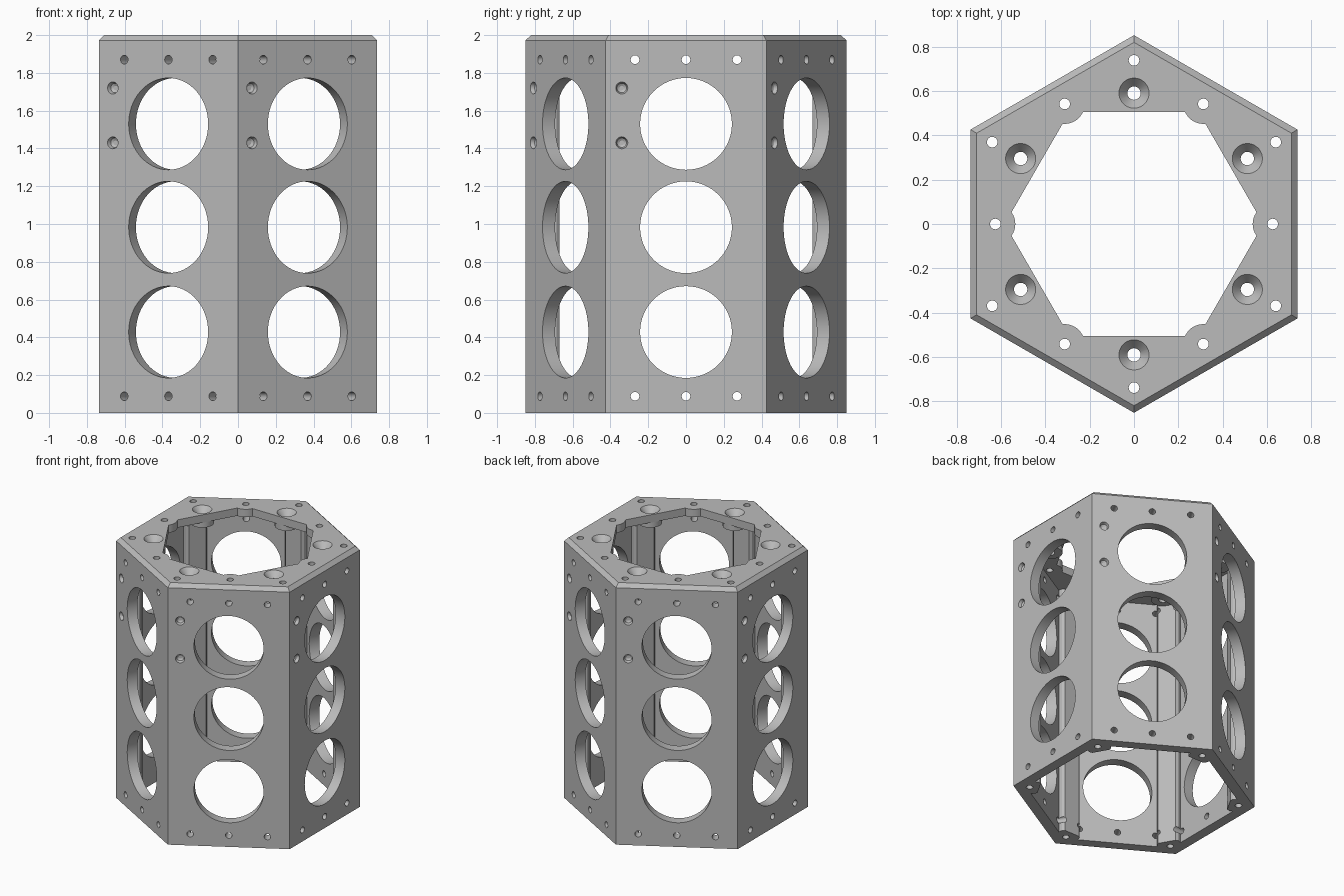
import bpy, bmesh, math
from mathutils import Matrix, Vector

cube = bpy.data.objects.get("Cube")
if cube:
    bpy.data.objects.remove(cube, do_unlink=True)

APOTHEM, RADIUS, HEIGHT = 0.737, 0.851, 2.0
CORNERS = [math.radians(30 + 60 * k) for k in range(6)]
FACES = [math.radians(60 * k) for k in range(6)]

metal = bpy.data.materials.new("grey_metal")
metal.use_nodes = True
GREY = (0.5, 0.5, 0.5, 1)
metal.diffuse_color = GREY
metal.node_tree.nodes["Principled BSDF"].inputs["Base Color"].default_value = GREY


def circle(r, n=32):
    return [(r * math.cos(math.tau * i / n), r * math.sin(math.tau * i / n)) for i in range(n)]


def hexagon(r):
    return [(r * math.cos(a), r * math.sin(a)) for a in CORNERS]


def around(points, angles):
    """Repeat (radial, tangential) points at each angle."""
    return [(u * math.cos(a) - v * math.sin(a), u * math.sin(a) + v * math.cos(a))
            for a in angles for u, v in points]


def stack(bm, levels, matrix=Matrix()):
    """Closed solid through outlines [(outline, z), ...]."""
    rings = [[bm.verts.new(matrix @ Vector((x, y, z))) for x, y in outline]
             for outline, z in levels]
    n = len(rings[0])
    for low, high in zip(rings, rings[1:]):
        for i in range(n):
            j = (i + 1) % n
            bm.faces.new((low[i], low[j], high[j], high[i]))
    bm.faces.new(rings[0][::-1])
    bm.faces.new(rings[-1])


def finish(bm, name):
    bmesh.ops.recalc_face_normals(bm, faces=bm.faces)
    mesh = bpy.data.meshes.new(name)
    bm.to_mesh(mesh)
    bm.free()
    mesh.materials.append(metal)
    obj = bpy.data.objects.new(name, mesh)
    bpy.context.collection.objects.link(obj)
    return obj


def combine(target, bm, operation):
    """Apply a boolean with a temporary tool object."""
    tool = finish(bm, "tool")
    tool.hide_render = True
    mod = target.modifiers.new("cut", "BOOLEAN")
    mod.operation, mod.solver, mod.object = operation, "EXACT", tool
    bpy.context.view_layer.objects.active = target
    bpy.ops.object.modifier_apply(modifier=mod.name)
    bpy.data.objects.remove(tool, do_unlink=True)


def upright(angle, r):
    return Matrix.Rotation(angle, 4, "Z") @ Matrix.Translation((r, 0, 0))


def through_face(angle, offset, z):
    """Local z points outward through a side face."""
    return (Matrix.Rotation(angle, 4, "Z") @ Matrix.Translation((0, offset, z))
            @ Matrix.Rotation(math.pi / 2, 4, "Y"))


# Outer hexagonal body with chamfered top edge
bm = bmesh.new()
stack(bm, [(hexagon(RADIUS), 0), (hexagon(RADIUS), HEIGHT - 0.028),
           (hexagon(RADIUS - 0.032), HEIGHT)])
body = finish(bm, "hexagonal_housing")

# Hollow interior, leaving a softened pillar in each corner
pillar = [(0.713, -0.085), (0.685, -0.08), (0.67, -0.065),
          (0.67, 0.065), (0.685, 0.08), (0.713, 0.085)]
cavity = around(pillar, CORNERS)
bm = bmesh.new()
stack(bm, [(cavity, -0.1), (cavity, 1.94)])
combine(body, bm, "DIFFERENCE")

# Top opening, with round lobes left at the opening's corners
lobe = []
for i in range(9):
    a = math.radians(216 - 9 * i)
    lobe.append((0.625 + 0.09 * math.cos(a), 0.09 * math.sin(a)))
opening = around(lobe, FACES)
bm = bmesh.new()
stack(bm, [(opening, 1.8), (opening, 2.1)])
combine(body, bm, "DIFFERENCE")

# Screw bosses under the top plate
bm = bmesh.new()
for a in CORNERS:
    stack(bm, [(circle(0.083), 1.897), (circle(0.083), 1.96)], upright(a, 0.59))
combine(body, bm, "UNION")

# Countersunk screw holes and plain vertical holes
bm = bmesh.new()
for a in CORNERS:
    stack(bm, [(circle(0.03), 1.85), (circle(0.03), 1.955),
               (circle(0.068), 2.0), (circle(0.068), 2.05)], upright(a, 0.59))
    stack(bm, [(circle(0.024, 20), -0.1), (circle(0.024, 20), 2.1)], upright(a, 0.738))
for a in FACES:
    stack(bm, [(circle(0.024, 20), 1.92), (circle(0.024, 20), 2.1)], upright(a, 0.625))
combine(body, bm, "DIFFERENCE")

# Large windows, small bolt holes and shallow dimples on every side
bm = bmesh.new()
for a in FACES:
    for z in (0.428, 0.983, 1.53):
        stack(bm, [(circle(0.243, 64), 0.55), (circle(0.243, 64), 0.85)], through_face(a, 0, z))
    for z in (0.088, 1.87):
        for offset in (-0.27, 0, 0.27):
            stack(bm, [(circle(0.023, 20), 0.55), (circle(0.023, 20), 0.85)],
                  through_face(a, offset, z))
    for z in (1.43, 1.72):
        stack(bm, [(circle(0.012, 24), APOTHEM - 0.03), (circle(0.025, 24), APOTHEM - 0.022),
                   (circle(0.032, 24), APOTHEM), (circle(0.032, 24), 0.8)],
              through_face(a, -0.34, z))
combine(body, bm, "DIFFERENCE")

# Smooth the round holes, keep the edges crisp
bpy.ops.object.select_all(action="DESELECT")
body.select_set(True)
bpy.context.view_layer.objects.active = body
bpy.ops.object.shade_smooth_by_angle(angle=math.radians(25))
